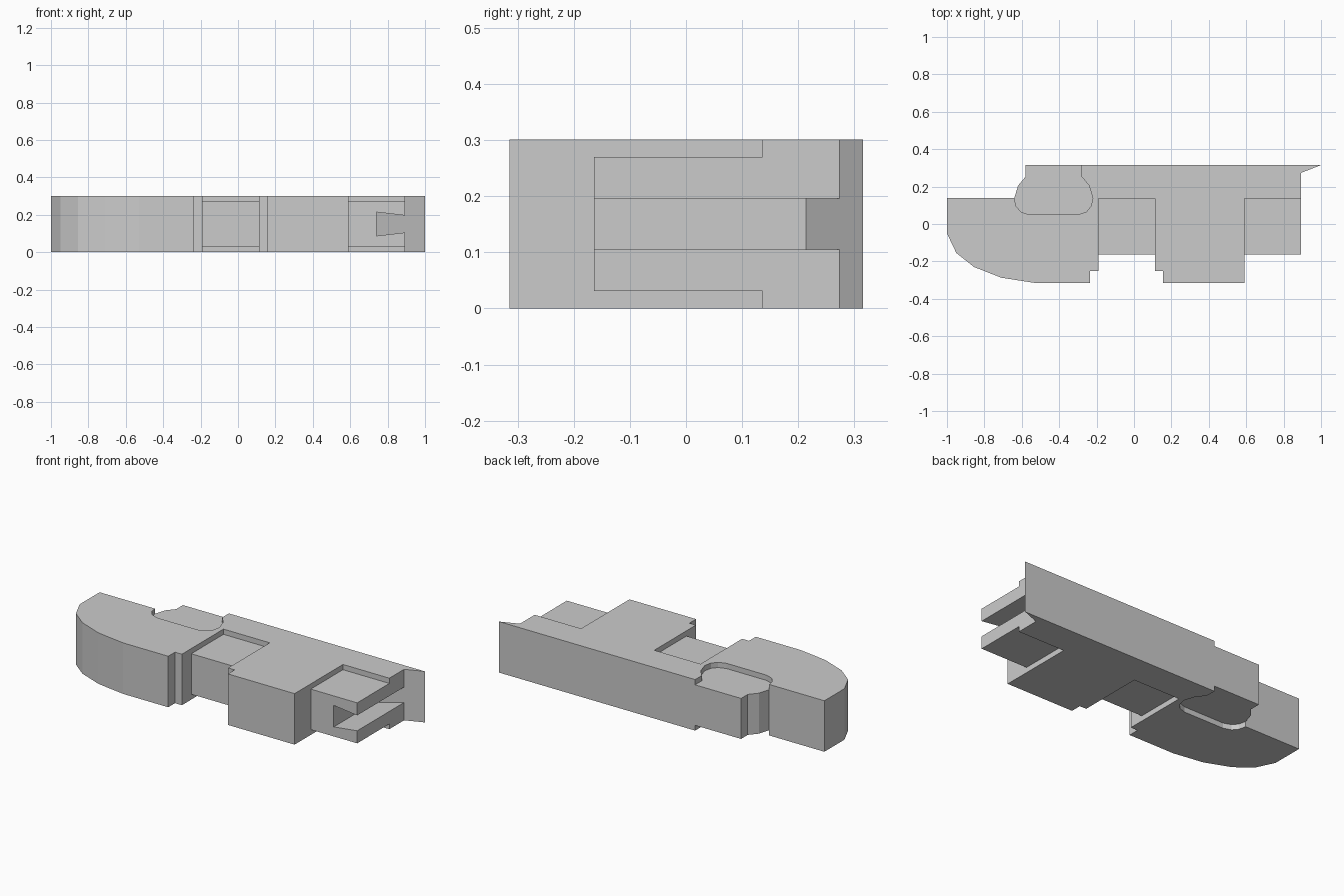
import bpy, bmesh

if "Cube" in bpy.data.objects:
    bpy.data.objects.remove(bpy.data.objects["Cube"])

H, STEP = 0.301, 0.031          # full height, depth of the recessed areas
BACK, FRONT = 0.315, -0.315


def mesh_object(name, rings):
    """Closed solid lofted between two matching rings of points."""
    bm = bmesh.new()
    a, b = [[bm.verts.new(p) for p in ring] for ring in rings]
    bm.faces.new(a)
    bm.faces.new(b)
    for i in range(len(a)):
        j = (i + 1) % len(a)
        bm.faces.new((a[i], a[j], b[j], b[i]))
    bmesh.ops.recalc_face_normals(bm, faces=bm.faces)
    me = bpy.data.meshes.new(name)
    bm.to_mesh(me)
    bm.free()
    ob = bpy.data.objects.new(name, me)
    bpy.context.collection.objects.link(ob)
    return ob


def prism(name, pts, z0, z1):
    return mesh_object(name, [[(x, y, z) for x, y in pts] for z in (z0, z1)])


def cut(target, cutter):
    mod = target.modifiers.new("cut", 'BOOLEAN')
    mod.operation, mod.solver, mod.object = 'DIFFERENCE', 'EXACT', cutter
    bpy.context.view_layer.objects.active = target
    bpy.ops.object.modifier_apply(modifier=mod.name)
    bpy.data.objects.remove(cutter)


def lip_y(x):
    """Slanted inner plane of the end lip."""
    return BACK - 0.39 * (1 - x)


# Rounded tab, left half going down, mirrored about its centre line
CX = -0.43
half = [(0.15, 0.253), (0.19, 0.205), (0.21, 0.138), (0.20, 0.095),
        (0.175, 0.065), (0.13, 0.05)]
tab_left = [(CX - dx, y) for dx, y in half]
tab_right = [(CX + dx, y) for dx, y in reversed(half)]

# Body: full outline seen from above
outline = [(-1, 0.138), (-1, -0.05), (-0.95, -0.155), (-0.855, -0.23),
           (-0.71, -0.287), (-0.53, FRONT), (-0.235, FRONT), (-0.235, -0.252),
           (-0.19, -0.252), (-0.19, -0.164), (0.112, -0.164), (0.112, -0.252),
           (0.155, -0.252), (0.155, FRONT), (0.59, FRONT), (0.59, -0.164),
           (0.893, -0.164), (0.893, lip_y(0.893)), (1, BACK),
           (-0.58, BACK)] + tab_left[:3]
body = prism("link_body", outline, 0, H)

# Recesses on top and underside: rounded tab and two square tongues
tab = tab_left[2:] + tab_right + [(-0.28, 0.4), (-0.8, 0.4), (-0.8, 0.3)]
mid_tongue = [(-0.19, -0.2), (0.112, -0.2), (0.112, 0.136), (-0.19, 0.136)]
end_tongue = [(0.59, -0.2), (0.95, -0.2), (0.95, 0.136), (0.59, 0.136)]
for pts in (tab, mid_tongue, end_tongue):
    for z0, z1 in ((-0.1, STEP), (H - STEP, H + 0.1)):
        cut(body, prism("recess_cutter", pts, z0, z1))

# Dovetail slot through the end tongue, closed by the slanted lip plane
slot = [(0.74, 0.087), (0.893, 0.105), (0.93, 0.105),
        (0.93, H - 0.105), (0.893, H - 0.105), (0.74, H - 0.087)]
cut(body, mesh_object("slot_cutter", [[(x, -0.4, z) for x, z in slot],
                                      [(x, lip_y(x), z) for x, z in slot]]))
